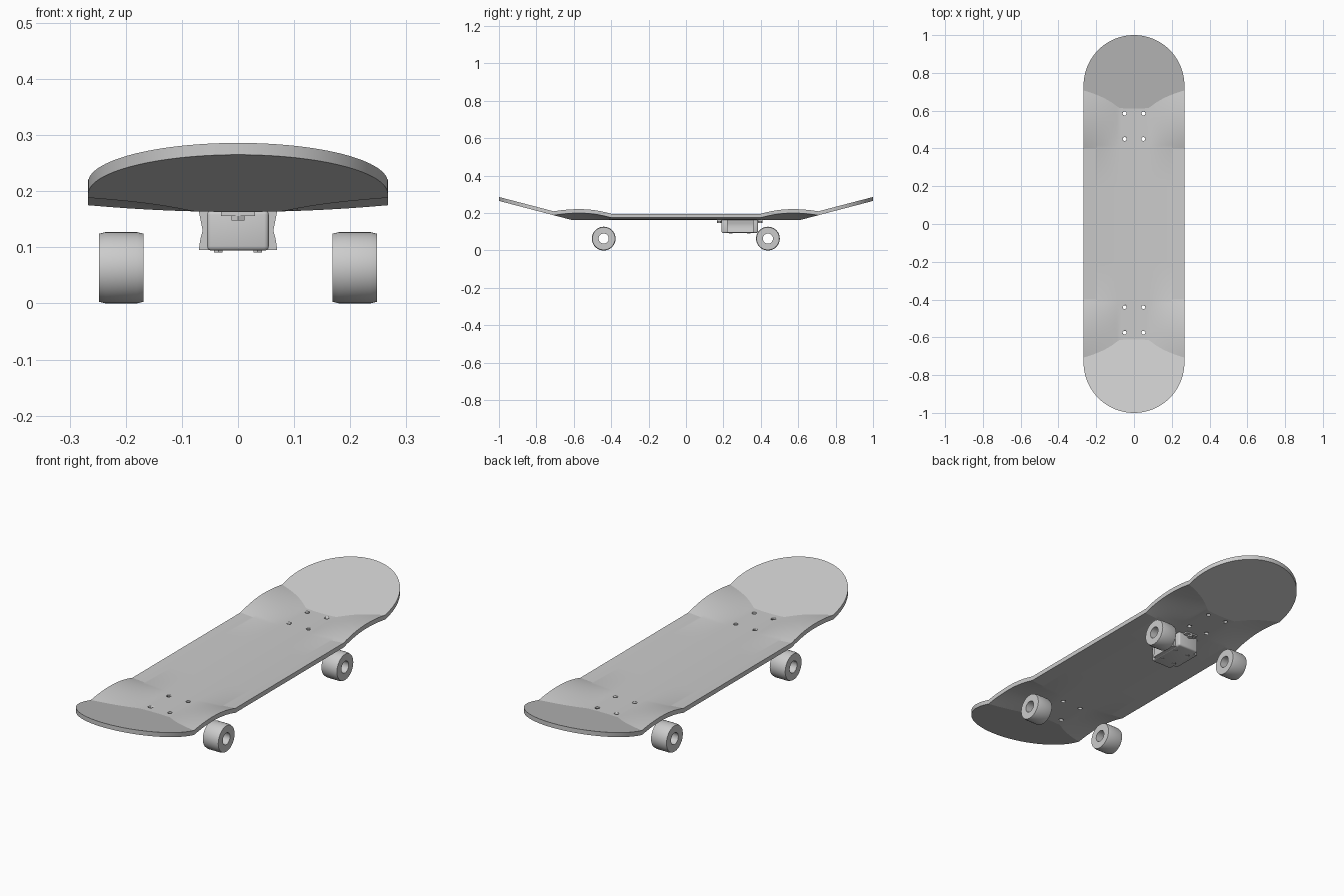
import bpy, bmesh, math
from mathutils import Matrix

if "Cube" in bpy.data.objects:
    bpy.data.objects.remove(bpy.data.objects["Cube"])

grey = bpy.data.materials.new("plain_grey")
grey.use_nodes = True
grey.diffuse_color = (0.6, 0.6, 0.6, 1)
grey.node_tree.nodes["Principled BSDF"].inputs["Base Color"].default_value = (0.6, 0.6, 0.6, 1)

R, THICK = 0.267, 0.021     # deck half width and thickness


def finish(bm, name, angle=30):
    bmesh.ops.recalc_face_normals(bm, faces=bm.faces)
    mesh = bpy.data.meshes.new(name)
    bm.to_mesh(mesh)
    bm.free()
    mesh.materials.append(grey)
    ob = bpy.data.objects.new(name, mesh)
    bpy.context.collection.objects.link(ob)
    bpy.ops.object.select_all(action='DESELECT')
    ob.select_set(True)
    bpy.context.view_layer.objects.active = ob
    bpy.ops.object.shade_smooth_by_angle(angle=math.radians(angle))
    return ob


def box(name, x, y, z, bevel=0.0):
    """Box from (low, high) ranges, with optional rounded edges."""
    bm = bmesh.new()
    bmesh.ops.create_cube(bm, size=1)
    for v in bm.verts:
        v.co = [(a + b) / 2 + c * (b - a) for (a, b), c in zip((x, y, z), v.co)]
    if bevel:
        bmesh.ops.bevel(bm, geom=bm.edges[:], offset=bevel, segments=3, affect='EDGES', profile=0.5)
    return finish(bm, name)


def cylinder(name, x, y, z, r, h, sides=16):
    bm = bmesh.new()
    bmesh.ops.create_cone(bm, cap_ends=True, segments=sides, radius1=r, radius2=r, depth=h,
                          matrix=Matrix.Translation((x, y, z)))
    return finish(bm, name)


# Deck underside: shallow dish, raised side bulges and tilted kicks at both ends
def dish(x, y):
    u = abs(x) / R
    d = (abs(y) - 0.57) / (0.17 if abs(y) < 0.57 else 0.2)
    s = min(max((abs(x) - 0.08) / (R - 0.08), 0), 1)
    return 0.163 + 0.012 * u * u + 0.025 * max(0, 1 - d * d) * s * (1.5 - 0.5 * s)


def kick(y):
    return 0.265 - 0.262 * (1 - abs(y))


def crease(x):
    lo, hi = 0.5, 0.73
    for _ in range(30):
        mid = (lo + hi) / 2
        lo, hi = (lo, mid) if kick(mid) > dish(x, mid) else (mid, hi)
    return lo


def build_deck():
    bm = bmesh.new()
    cols, half = 64, [0.0, 0.2, 0.4]
    layers = []
    for dz in (0, THICK):
        grid = []
        for i in range(cols + 1):
            x = -R * math.cos(math.pi * i / cols)
            c, tip = crease(x), 0.733 + math.sqrt(max(R * R - x * x, 0))
            ys = half + [0.4 + (c - 0.4) * k / 16 for k in range(1, 17)]
            ys += [c + (tip - c) * k / 6 for k in range(1, 7)]
            ys = [-y for y in reversed(ys[1:])] + ys
            grid.append([bm.verts.new((x, y, max(dish(x, y), kick(y)) + dz)) for y in ys])
        for a, b in zip(grid, grid[1:]):
            for j in range(len(a) - 1):
                bm.faces.new((a[j], b[j], b[j + 1], a[j + 1]))
        layers.append(grid)
    # Rim wall joins the two skins
    rims = []
    for g in layers:
        rims.append(g[0] + [c[-1] for c in g[1:-1]] + g[-1][::-1] + [c[0] for c in g[-2:0:-1]])
    low, top = rims
    for k in range(len(low)):
        n = (k + 1) % len(low)
        bm.faces.new((low[k], low[n], top[n], top[k]))
    return finish(bm, "deck", 12)


deck = build_deck()

# Bolt holes drilled through the deck
for x in (-0.05, 0.05):
    for y in (-0.575, -0.44, 0.45, 0.585):
        cutter = cylinder("hole_cutter", x, y, 0.18, 0.01, 0.2)
        bpy.context.view_layer.objects.active = deck
        mod = deck.modifiers.new("bolt_hole", 'BOOLEAN')
        mod.operation, mod.solver, mod.object = 'DIFFERENCE', 'EXACT', cutter
        bpy.ops.object.modifier_apply(modifier=mod.name)
        bpy.data.objects.remove(cutter)


# Wheels: turned ring with softened rims and an open bore
def wheel(name, x, y):
    bm = bmesh.new()
    w, r, bore = 0.04, 0.0635, 0.027
    ring = [(-w, bore), (-w, r - 0.003), (-w + 0.012, r), (w - 0.012, r), (w, r - 0.003), (w, bore)]
    n = 48
    rows = [[bm.verts.new((x + a, y + b * math.cos(t), r + b * math.sin(t))) for a, b in ring]
            for t in (2 * math.pi * k / n for k in range(n))]
    for k in range(n):
        p, q = rows[k], rows[(k + 1) % n]
        for j in range(len(ring)):
            m = (j + 1) % len(ring)
            bm.faces.new((p[j], p[m], q[m], q[j]))
    finish(bm, name)


for end, y in (("front", -0.44), ("rear", 0.438)):
    for side, x in (("right", -0.208), ("left", 0.208)):
        wheel(f"{end}_{side}_wheel", x, y)


# Truck: waisted casting, rounded core, base tabs and fixings
def casting(y0, y1):
    bm = bmesh.new()
    side = [(0.07, 0.095), (0.067, 0.115), (0.063, 0.13), (0.066, 0.145), (0.07, 0.165)]
    outline = side + [(-x, z) for x, z in reversed(side)]
    ends = [[bm.verts.new((x, y, z)) for x, z in outline] for y in (y0, y1)]
    for e in ends:
        bm.faces.new(e)
    for k in range(len(outline)):
        n = (k + 1) % len(outline)
        bm.faces.new((ends[0][k], ends[0][n], ends[1][n], ends[1][k]))
    finish(bm, "truck_casting")


casting(0.22, 0.36)
box("truck_core", (-0.055, 0.055), (0.19, 0.385), (0.094, 0.166), 0.008)
box("truck_base_tab", (-0.03, 0.03), (0.165, 0.41), (0.156, 0.164))
for end, y in (("front", 0.178), ("rear", 0.397)):
    cylinder(f"truck_{end}_nut", 0, y, 0.156, 0.013, 0.016, 6)
for x in (-0.035, 0.035):
    for y in (0.24, 0.335):
        cylinder("truck_bolt", x, y, 0.094, 0.009, 0.006, 6)
